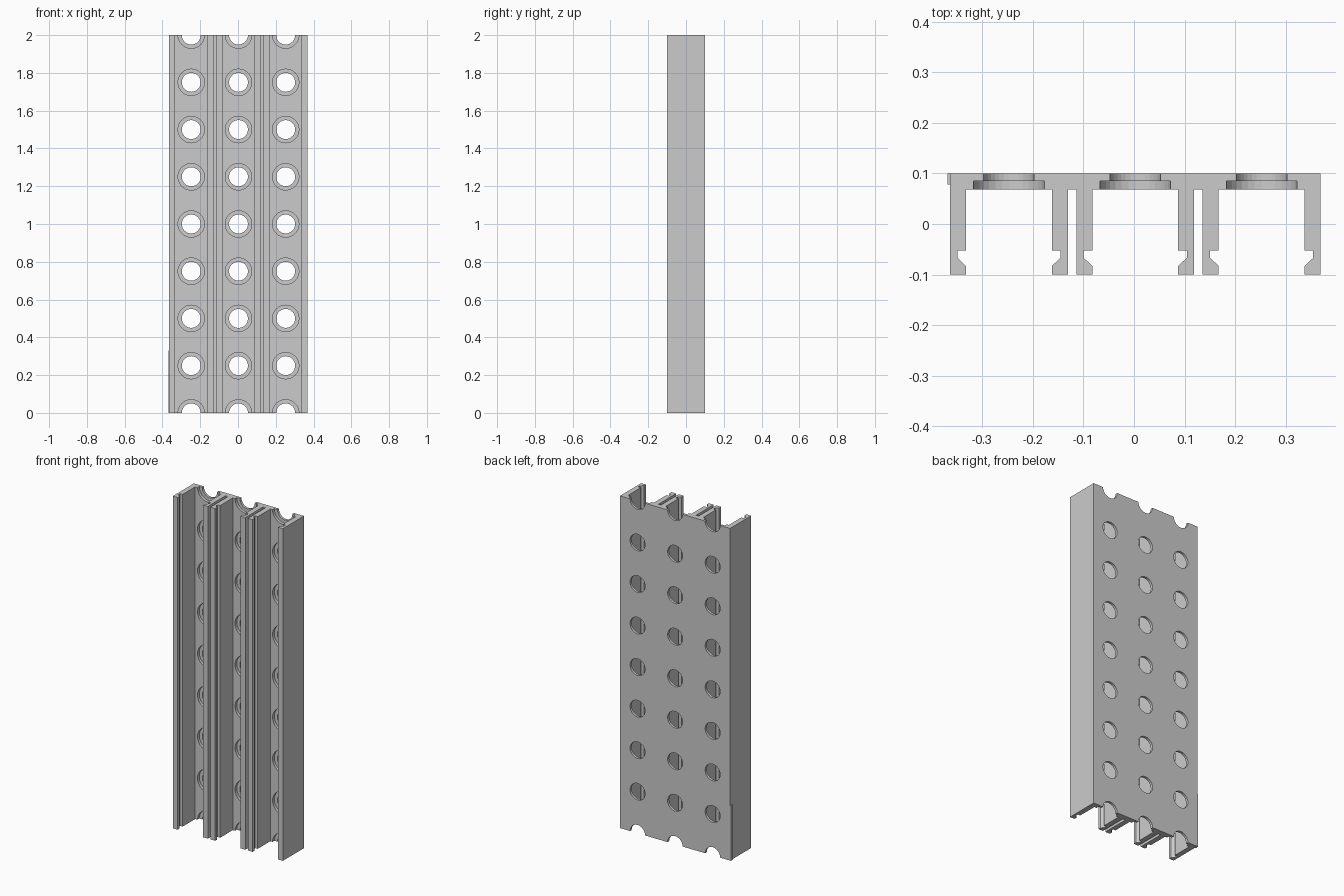
import bpy, bmesh, math

if "Cube" in bpy.data.objects:
    bpy.data.objects.remove(bpy.data.objects["Cube"])

SHIFT = 0.0025                    # keeps the side tab inside the centred width
CENTRES = (-0.25, 0.0, 0.25)      # the three channels
OUT, INN, HEIGHT = 0.1165, 0.085, 2.0
BACK, MID, PLATE, TIP = 0.1, 0.085, 0.068, -0.1


def make_object(name, bm):
    bmesh.ops.recalc_face_normals(bm, faces=bm.faces[:])
    mesh = bpy.data.meshes.new(name)
    bm.to_mesh(mesh)
    bm.free()
    obj = bpy.data.objects.new(name, mesh)
    bpy.context.collection.objects.link(obj)
    return obj


def extrude_up(name, points, height):
    bm = bmesh.new()
    face = bm.faces.new([bm.verts.new((x + SHIFT, y, 0)) for x, y in points])
    geom = bmesh.ops.extrude_face_region(bm, geom=[face])["geom"]
    verts = [g for g in geom if isinstance(g, bmesh.types.BMVert)]
    bmesh.ops.translate(bm, verts=verts, vec=(0, 0, height))
    # extrude_face_region may drop the start cap; close it if so
    edges = [e for e in bm.edges if e.is_boundary]
    if edges:
        bmesh.ops.contextual_create(bm, geom=edges)
    return make_object(name, bm)


# Half channel: outer wall, clip lip with notch, inner wall
half = [(-OUT, PLATE), (-OUT, TIP), (-INN, TIP), (-INN, -0.083), (-0.102, -0.067),
        (-0.102, -0.052), (-INN, -0.052), (-INN, PLATE)]
walls = []
for c in CENTRES:
    walls += [(c + x, y) for x, y in half]
    walls += [(c - x, y) for x, y in reversed(half)]
edge = 0.25 + OUT
profile = [(edge, BACK), (-edge, BACK)] + walls[1:-1]
panel = extrude_up("channel_panel", profile, HEIGHT)

# Stepped hole cutters: wide recess on the channel side, narrow hole through the back
N = 32
bm = bmesh.new()
for c in CENTRES:
    for k in range(9):
        rings = []
        for r, y in ((0.07, 0.05), (0.07, MID), (0.05, MID), (0.05, 0.13)):
            rings.append([bm.verts.new((c + SHIFT + r * math.cos(2 * math.pi * i / N), y,
                                        0.25 * k + r * math.sin(2 * math.pi * i / N)))
                          for i in range(N)])
        for a, b in zip(rings, rings[1:]):
            for i in range(N):
                j = (i + 1) % N
                bm.faces.new((a[i], a[j], b[j], b[i]))
        bm.faces.new(rings[0])
        bm.faces.new(rings[-1])
cutter = make_object("hole_cutter", bm)
cutter.hide_render = True

mod = panel.modifiers.new("holes", "BOOLEAN")
mod.operation = "DIFFERENCE"
mod.solver = "EXACT"
mod.object = cutter
bpy.context.view_layer.objects.active = panel
panel.select_set(True)
bpy.ops.object.modifier_apply(modifier=mod.name)
bpy.data.objects.remove(cutter, do_unlink=True)

# Thin tab on the lower left edge
extrude_up("side_tab", [(-edge - 0.005, 0.078), (-edge + 0.002, 0.078),
                        (-edge + 0.002, BACK), (-edge - 0.005, BACK)], 0.33)
